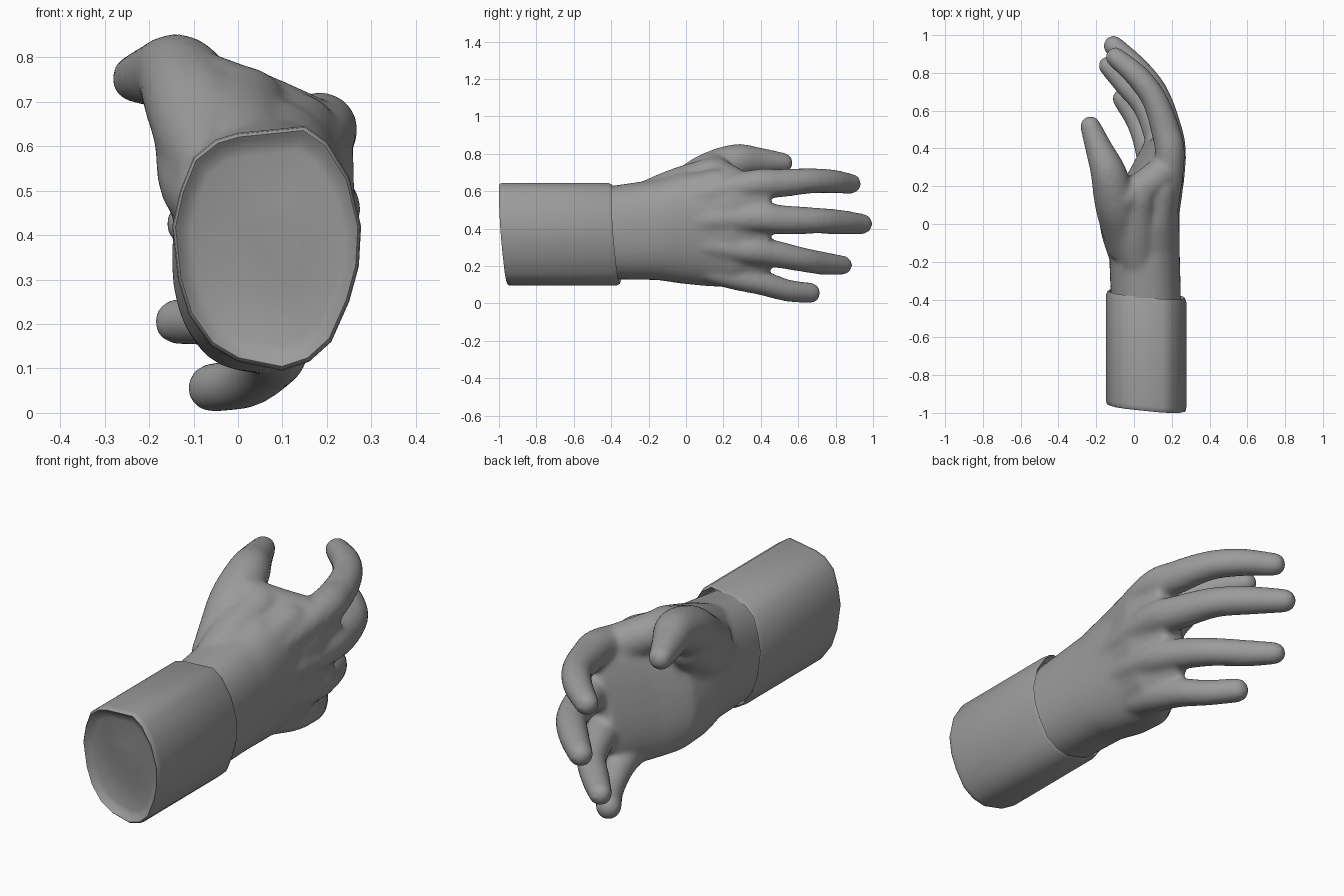
import bpy, bmesh, math
from mathutils import Vector, Matrix

if "Cube" in bpy.data.objects:
    bpy.data.objects.remove(bpy.data.objects["Cube"])

grey = bpy.data.materials.new("plain grey")
grey.diffuse_color = (0.33, 0.33, 0.33, 1)
grey.use_nodes = True
grey.node_tree.nodes["Principled BSDF"].inputs["Base Color"].default_value = grey.diffuse_color


def loft(bm, rings):
    """Closed skin over a list of point rings, with both ends capped."""
    rows = [[bm.verts.new(p) for p in ring] for ring in rings]
    n = len(rows[0])
    for a, b in zip(rows, rows[1:]):
        for i in range(n):
            j = (i + 1) % n
            bm.faces.new((a[i], a[j], b[j], b[i]))
    bm.faces.new(rows[0][::-1])
    bm.faces.new(rows[-1])


def finish(bm, name):
    bmesh.ops.recalc_face_normals(bm, faces=bm.faces)
    mesh = bpy.data.meshes.new(name)
    bm.to_mesh(mesh)
    bm.free()
    mesh.materials.append(grey)
    ob = bpy.data.objects.new(name, mesh)
    bpy.context.collection.objects.link(ob)
    return ob


def spline(pts, steps=4):
    """Smooth path through (x, y, z, radius) points."""
    p = [Vector(q) for q in pts]
    p = [2 * p[0] - p[1]] + p + [2 * p[-1] - p[-2]]
    out = []
    for a, b, c, d in zip(p, p[1:], p[2:], p[3:]):
        for k in range(steps):
            t = k / steps
            out.append(0.5 * (2 * b + (c - a) * t + (2 * a - 5 * b + 4 * c - d) * t * t
                              + (3 * b - a - 3 * c + d) * t ** 3))
    return out + [p[-2]]


def tube(bm, pts, n=16):
    """Round tube along a path with a domed tip."""
    path = spline(pts)
    rings = []

    def ring(c, t, r):
        u = t.cross(Vector((0, 0, 1))).normalized()
        v = u.cross(t)
        rings.append([c + r * (u * math.cos(2 * math.pi * i / n) + v * math.sin(2 * math.pi * i / n))
                      for i in range(n)])
    for i, q in enumerate(path):
        t = (path[min(i + 1, len(path) - 1)] - path[max(i - 1, 0)]).to_3d().normalized()
        ring(q.to_3d(), t, q.w + 0.003)
    for k in range(1, 5):
        a = math.radians(21.5 * k)
        ring(q.to_3d() + t * q.w * math.sin(a), t, (q.w + 0.003) * math.cos(a))
    loft(bm, rings)


def finger(bm, size, pts):
    """Tube that swells at the knuckle and narrows to the tip by a shared rule."""
    taper = (0.92, 1.0, 0.96, 0.85, 0.80, 0.66)
    tube(bm, [(*p, size * f) for p, f in zip(pts, taper)])


hand = bmesh.new()

# Palm and wrist: y, centre x, centre z, half width, half height, tilt
palm = [(-0.46, 0.065, 0.375, 0.185, 0.245, 0), (-0.15, 0.055, 0.395, 0.187, 0.27, 2),
        (-0.02, 0.045, 0.405, 0.192, 0.30, 6), (0.12, 0.055, 0.40, 0.175, 0.31, 10),
        (0.25, 0.11, 0.395, 0.135, 0.315, 12), (0.45, 0.15, 0.41, 0.06, 0.25, 13)]
rings = []
for y, cx, cz, rx, rz, tilt in palm:
    rot = Matrix.Rotation(math.radians(tilt), 3, 'Y')
    ring = []
    for i in range(32):
        c, s = math.cos(i * math.pi / 16), math.sin(i * math.pi / 16)
        p = Vector((rx * math.copysign(abs(c) ** 0.85, c), 0, rz * math.copysign(abs(s) ** 0.85, s)))
        ring.append(rot @ p + Vector((cx, y, cz)))
    rings.append(ring)
loft(hand, rings)

# Index, middle, ring and little finger
finger(hand, 0.077, [(0.15, 0, 0.56), (0.19, 0.35, 0.635), (0.165, 0.5, 0.643),
                     (0.108, 0.66, 0.655), (0.02, 0.78, 0.653), (-0.1, 0.885, 0.64)])
finger(hand, 0.079, [(0.16, 0, 0.44), (0.195, 0.35, 0.46), (0.17, 0.52, 0.447),
                     (0.108, 0.7, 0.443), (0.005, 0.83, 0.435), (-0.11, 0.945, 0.425)])
finger(hand, 0.074, [(0.14, 0, 0.33), (0.16, 0.3, 0.29), (0.13, 0.45, 0.27),
                     (0.06, 0.62, 0.235), (-0.045, 0.74, 0.214), (-0.14, 0.84, 0.205)])
finger(hand, 0.067, [(0.08, 0, 0.21), (0.09, 0.25, 0.145), (0.07, 0.4, 0.112),
                     (0.018, 0.54, 0.07), (-0.06, 0.665, 0.056)])

# Thumb
tube(hand, [(-0.04, -0.15, 0.53, 0.09), (-0.065, 0, 0.61, 0.112), (-0.1, 0.12, 0.695, 0.108),
            (-0.135, 0.27, 0.758, 0.093), (-0.182, 0.39, 0.76, 0.072), (-0.232, 0.52, 0.752, 0.052)])
# Web between thumb and index finger
tube(hand, [(-0.08, 0.13, 0.725, 0.085), (0.03, 0.18, 0.68, 0.088), (0.15, 0.27, 0.63, 0.085)])
# Flesh over the wrist behind the thumb and the index knuckle
tube(hand, [(0.03, -0.28, 0.53, 0.09), (0.012, -0.07, 0.61, 0.103), (0.01, 0.14, 0.68, 0.1)])
tube(hand, [(0.09, -0.2, 0.54, 0.1), (0.13, 0.18, 0.625, 0.095)])
# Heel of the thumb
tube(hand, [(-0.03, -0.2, 0.46, 0.09), (-0.07, -0.03, 0.52, 0.105), (-0.085, 0.1, 0.61, 0.1)])

# Fuse the hand into one soft skin
hand_ob = finish(hand, "hand")
remesh = hand_ob.modifiers.new("fuse", 'REMESH')
remesh.mode = 'VOXEL'
remesh.voxel_size = 0.012
remesh.use_smooth_shade = True
soft = hand_ob.modifiers.new("soften", 'SMOOTH')
soft.factor = 0.5
soft.iterations = 14

# Sleeve: slanted tube with a rolled rim and a shallow recess at each end
outline = [(0.15, 0.645), (0.2, 0.61), (0.25, 0.53), (0.277, 0.42), (0.272, 0.33), (0.25, 0.25),
           (0.21, 0.16), (0.16, 0.115), (0.1, 0.095), (0, 0.115), (-0.06, 0.15), (-0.11, 0.22),
           (-0.135, 0.3), (-0.148, 0.42), (-0.13, 0.5), (-0.1, 0.575), (-0.05, 0.615), (0, 0.63)]
rim = [(-0.945, 0.4), (-0.947, 0.8), (-0.953, 0.88), (-0.965, 0.935), (-0.971, 0.965),
       (-0.964, 0.99), (-0.945, 1), (-0.39, 1), (-0.37, 0.965), (-0.40, 0.9)]
sleeve = bmesh.new()
loft(sleeve, [[(0.065 + (x - 0.065) * s, y - 0.09 * (x - 0.06) - 0.07 * (z - 0.37),
                0.37 + (z - 0.37) * s) for x, z in outline] for y, s in rim])
sleeve_ob = finish(sleeve, "sleeve")
bpy.context.view_layer.objects.active = sleeve_ob
sleeve_ob.select_set(True)
bpy.ops.object.shade_smooth_by_angle(angle=math.radians(50))
